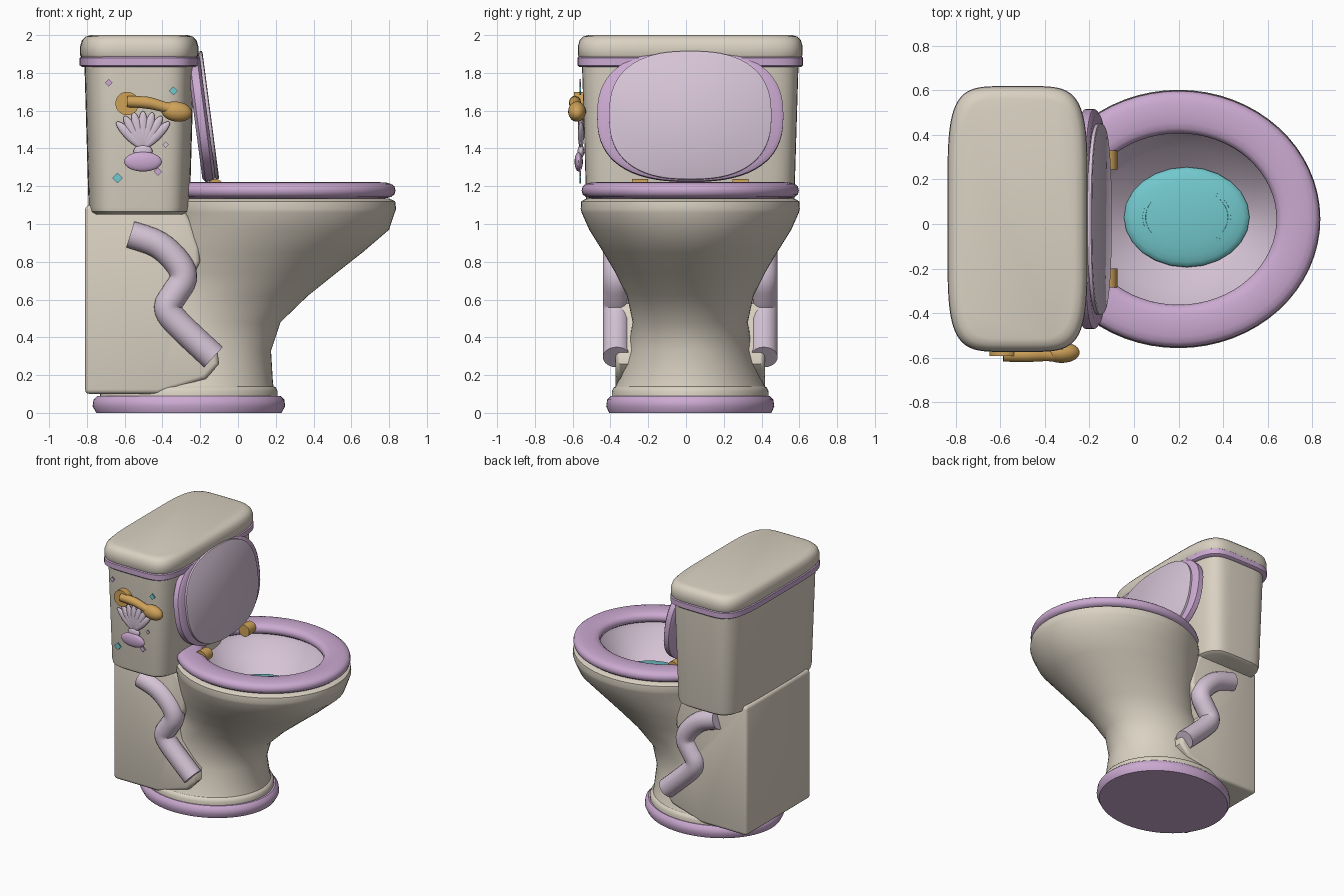
import bpy, bmesh, math
from mathutils import Vector, Matrix

if "Cube" in bpy.data.objects:
    bpy.data.objects.remove(bpy.data.objects["Cube"])

Y0 = 0.0225  # symmetry plane of the fixture


def material(name, rgb):
    m = bpy.data.materials.new(name)
    m.diffuse_color = (*rgb, 1)
    m.use_nodes = True
    m.node_tree.nodes["Principled BSDF"].inputs["Base Color"].default_value = m.diffuse_color
    return m


CREAM = material("cream", (0.70, 0.64, 0.54))
LILAC = material("lilac", (0.60, 0.40, 0.64))
PALE = material("pale lilac", (0.67, 0.55, 0.67))
TEAL = material("teal", (0.17, 0.58, 0.61))
GOLD = material("gold", (0.62, 0.36, 0.10))


def finish(name, bm, mats, angle=40, smooth=True):
    bmesh.ops.recalc_face_normals(bm, faces=bm.faces)
    me = bpy.data.meshes.new(name)
    bm.to_mesh(me)
    bm.free()
    for m in mats:
        me.materials.append(m)
    for p in me.polygons:
        p.use_smooth = smooth
    if smooth:
        me.set_sharp_from_angle(angle=math.radians(angle))
    ob = bpy.data.objects.new(name, me)
    bpy.context.collection.objects.link(ob)
    return ob


def loft(name, rings, mats, power=2.0, n=64, closed=False, band_mat=None, matrix=None, angle=40):
    """Skin superellipse rings (z, centre x, half x, half y)."""
    bm = bmesh.new()
    loops = []
    for z, cx, a, b in rings:
        loop = []
        for i in range(n):
            t = 2 * math.pi * i / n
            c, s = math.cos(t), math.sin(t)
            x = math.copysign(abs(c) ** (2 / power), c)
            y = math.copysign(abs(s) ** (2 / power), s)
            loop.append(bm.verts.new((cx + a * x, b * y, z)))
        loops.append(loop)
    count = len(loops)
    for k in range(count if closed else count - 1):
        A, B = loops[k], loops[(k + 1) % count]
        for i in range(n):
            f = bm.faces.new((A[i], A[(i + 1) % n], B[(i + 1) % n], B[i]))
            if band_mat:
                f.material_index = band_mat(k)
    if not closed:
        bm.faces.new(loops[0])
        top = bm.faces.new(loops[-1])
        if band_mat:
            top.material_index = band_mat(count - 2)
    bm.transform(matrix or Matrix.Translation((0, Y0, 0)))
    return finish(name, bm, mats, angle)


def ellipsoid(name, loc, size, mat, tilt=0.0):
    bm = bmesh.new()
    bmesh.ops.create_uvsphere(bm, u_segments=24, v_segments=14, radius=1)
    bm.transform(Matrix.Translation(loc) @ Matrix.Rotation(tilt, 4, 'Y') @ Matrix.Diagonal((*size, 1)))
    return finish(name, bm, [mat], 60)


def cylinder(name, loc, r, depth, mat):
    """Cylinder lying along y."""
    bm = bmesh.new()
    bmesh.ops.create_cone(bm, cap_ends=True, segments=28, radius1=r, radius2=r, depth=depth)
    bm.transform(Matrix.Translation(loc) @ Matrix.Rotation(math.pi / 2, 4, 'X'))
    return finish(name, bm, [mat])


def tube(name, pts, radii, y, mat, n=20):
    """Round tube through (x, z) points, in a plane of constant y."""
    P = [Vector((x, y, z)) for x, z in pts]
    path, rad = [], []
    for i in range(len(P) - 1):  # Catmull-Rom smoothing
        p0, p1, p2, p3 = P[max(i - 1, 0)], P[i], P[i + 1], P[min(i + 2, len(P) - 1)]
        for j in range(4):
            t = j / 4
            path.append(0.5 * (2 * p1 + (p2 - p0) * t + (2 * p0 - 5 * p1 + 4 * p2 - p3) * t * t
                               + (3 * p1 - p0 - 3 * p2 + p3) * t ** 3))
            rad.append(radii[i] * (1 - t) + radii[i + 1] * t)
    path.append(P[-1])
    rad.append(radii[-1])
    bm = bmesh.new()
    loops = []
    for i, p in enumerate(path):
        d = (path[min(i + 1, len(path) - 1)] - path[max(i - 1, 0)]).normalized()
        side = Vector((0, 1, 0))
        up = d.cross(side)
        loops.append([bm.verts.new(p + rad[i] * (side * math.cos(2 * math.pi * k / n)
                                                 + up * math.sin(2 * math.pi * k / n))) for k in range(n)])
    for A, B in zip(loops, loops[1:]):
        for k in range(n):
            bm.faces.new((A[k], A[(k + 1) % n], B[(k + 1) % n], B[k]))
    bm.faces.new(loops[0])
    bm.faces.new(loops[-1])
    return finish(name, bm, [mat], 50)


# Foot: lilac plinth and cream ring
loft("base_plinth", [(0, -.26, .49, .43), (.035, -.26, .51, .445), (.07, -.26, .505, .44),
                     (.09, -.26, .485, .42)], [LILAC])
loft("base_ring", [(.085, -.26, .47, .415), (.115, -.26, .47, .415), (.135, -.26, .46, .405),
                   (.145, -.26, .44, .385)], [CREAM])

# Bowl: pedestal, flare, rim and pale inside in one skin
bowl = [(.13, -.26, .45, .40), (.16, -.26, .445, .385), (.33, -.25, .425, .33), (.48, -.20, .425, .305),
        (.62, -.06, .43, .335), (.74, .03, .49, .395), (.85, .10, .56, .46), (.97, .18, .62, .535),
        (1.06, .20, .63, .575), (1.08, .20, .637, .58), (1.12, .20, .632, .577), (1.135, .20, .60, .55),
        (1.135, .20, .49, .43), (1.10, .20, .475, .415), (1.0, .22, .38, .32), (.91, .24, .29, .235),
        (.86, .24, .22, .17)]
loft("bowl", bowl, [CREAM, PALE], band_mat=lambda k: 1 if k >= 12 else 0, angle=50)

# Water dome with two ripples
ellipsoid("water", (.237, Y0 + .008, .915), (.282, .225, .045), TEAL)
loft("ripple", [(.935, .237, .200, .148), (.948, .237, .198, .146), (.950, .237, .185, .135),
                (.935, .237, .176, .126)], [TEAL], closed=True, matrix=Matrix.Translation((0, Y0 + .008, 0)))

# Seat ring with rounded section
seat = []
for i in range(16):
    t = 2 * math.pi * i / 16
    c, s = math.cos(t), math.sin(t)
    c = math.copysign(abs(c) ** .75, c)
    s = math.copysign(abs(s) ** .75, s)
    seat.append((1.178 + .044 * s, .20, .537 + .097 * c, .480 + .095 * c))
loft("seat", seat, [LILAC], closed=True, angle=60)

# Raised lid, leaning back, with pale inner panel
lean = Matrix.Rotation(math.radians(90 - 7.5), 4, 'Y')
loft("lid", [(-.035, 0, .33, .47), (-.02, 0, .35, .493), (.02, 0, .35, .493), (.035, 0, .33, .47)],
     [LILAC], power=2.5, matrix=Matrix.Translation((-.197, Y0, 1.572)) @ lean)
loft("lid_panel", [(-.012, 0, .342, .43), (.004, 0, .342, .43), (.008, 0, .336, .424)],
     [PALE], power=2.5, matrix=Matrix.Translation((-.152, Y0, 1.576)) @ lean)
for side in (-1, 1):
    cylinder("hinge", (-.12, Y0 + side * .265, 1.193), .045, .085, GOLD)

# Tank, trim and cap
tx = -.523
loft("tank", [(1.05, tx, .24, .525), (1.065, tx, .262, .545), (1.09, tx, .268, .55), (1.84, tx, .29, .573)],
     [CREAM], power=5, n=80)
loft("tank_trim", [(1.83, tx, .30, .585), (1.84, tx, .315, .597), (1.88, tx, .315, .597),
                   (1.89, tx, .30, .585)], [LILAC], power=5, n=80)
loft("tank_cap", [(1.885, tx, .308, .590), (1.895, tx, .313, .595), (1.94, tx, .313, .595),
                  (1.972, tx, .304, .586), (1.992, tx, .285, .567), (2.0, tx, .255, .54)],
     [CREAM], power=5, n=80)

# Rear block under the tank, cut from a side profile
profile = [(-.81, .10), (-.42, .10), (-.17, .18), (-.10, .26), (-.11, .34), (-.28, .50), (-.31, .58),
           (-.25, .70), (-.20, .80), (-.205, .88), (-.25, 1.02), (-.30, 1.10), (-.81, 1.10)]
bm = bmesh.new()
face = bm.faces.new([bm.verts.new((x, Y0 - .395, z)) for x, z in profile])
ext = bmesh.ops.extrude_face_region(bm, geom=[face])
bmesh.ops.translate(bm, vec=(0, .79, 0), verts=[v for v in ext["geom"] if isinstance(v, bmesh.types.BMVert)])
bmesh.ops.recalc_face_normals(bm, faces=bm.faces)
edges = [e for e in bm.edges if e.calc_face_angle(0) > math.radians(50)]
bmesh.ops.bevel(bm, geom=edges, offset=.025, segments=3, profile=.5, affect='EDGES')
finish("rear_block", bm, [CREAM], 40)

# Winding pipe on both sides
pipe = [(-.57, .945), (-.42, .89), (-.315, .79), (-.29, .71), (-.335, .63), (-.372, .56), (-.325, .48),
        (-.13, .295)]
for side in (-1, 1):
    tube("side_pipe", pipe, [.073] * len(pipe), Y0 + side * .39, PALE)

# Flush lever on the front side
cylinder("lever_rosette", (-.587, -.565, 1.638), .062, .055, GOLD)
tube("lever_arm", [(-.587, 1.648), (-.48, 1.642), (-.40, 1.622), (-.32, 1.60)],
     [.03, .032, .028, .03], -.588, GOLD)
ellipsoid("lever_knob", (-.325, -.577, 1.595), (.082, .047, .053), GOLD, math.radians(8))

# Shell ornament: fan of lobes, neck and oval boss
for i in range(7):
    a = math.radians(-45 + 15 * i)
    ellipsoid("shell_lobe", (-.503 + .10 * math.sin(a), -.556, 1.40 + .10 * math.cos(a)),
              (.027, .016, .098), PALE, a)
ellipsoid("shell_neck", (-.503, -.556, 1.385), (.05, .018, .035), PALE)
ellipsoid("shell_boss", (-.503, -.568, 1.33), (.10, .022, .052), LILAC)

# Small diamond plates
for x, z, r, mat in ((-.685, 1.748, .02, LILAC), (-.342, 1.705, .023, TEAL), (-.638, 1.243, .028, TEAL),
                     (-.383, 1.42, .016, PALE), (-.424, 1.277, .022, LILAC)):
    bm = bmesh.new()
    bmesh.ops.create_cone(bm, cap_ends=True, segments=4, radius1=r, radius2=r, depth=.008)
    bm.transform(Matrix.Translation((x, -.559, z)) @ Matrix.Rotation(math.pi / 2, 4, 'X'))
    finish("diamond", bm, [mat], smooth=False)
